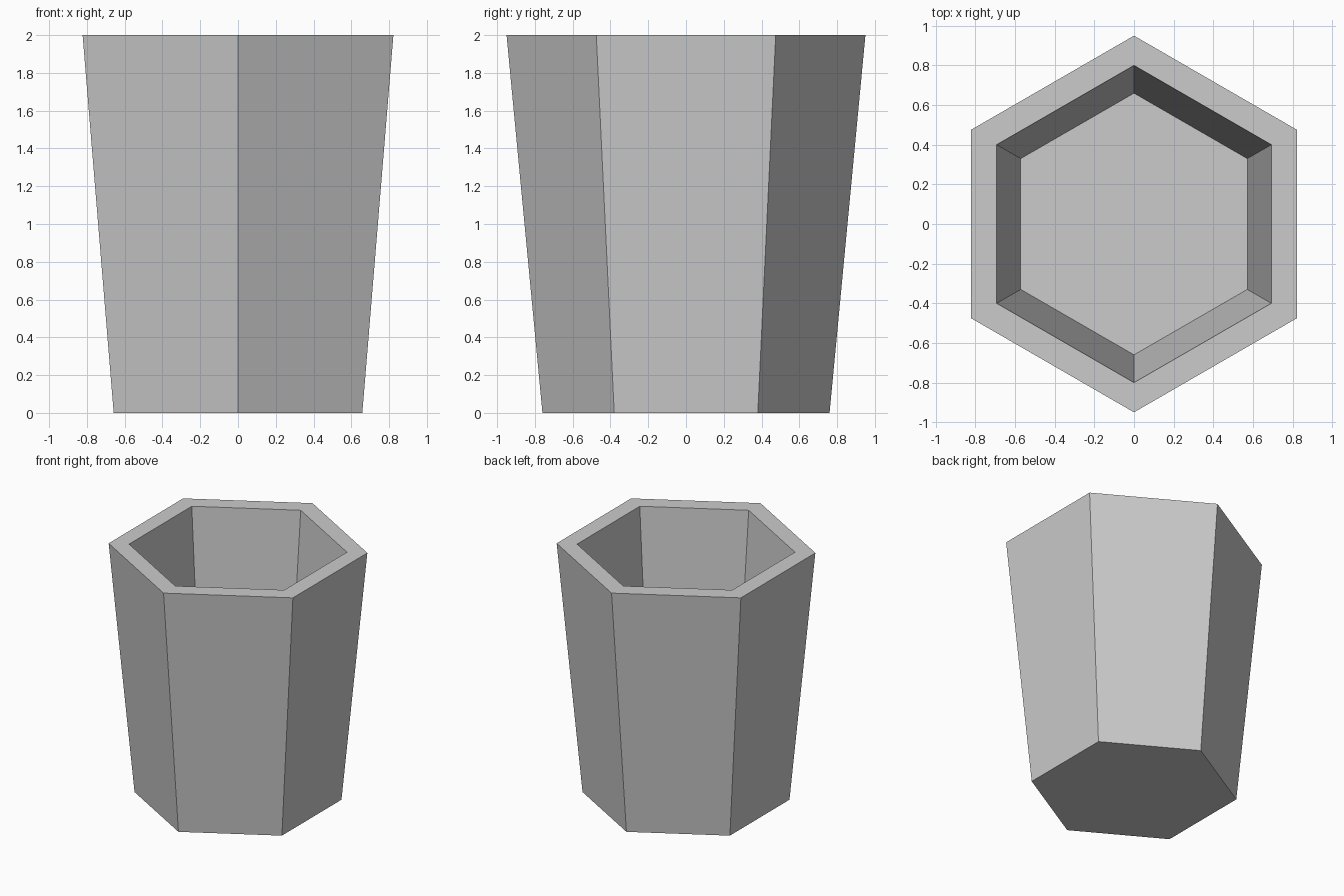
import bpy
import bmesh
from math import sin, cos, pi

cube = bpy.data.objects.get("Cube")
if cube:
    bpy.data.objects.remove(cube, do_unlink=True)

# Single plain grey
GREY = (0.6, 0.6, 0.6, 1)
grey = bpy.data.materials.new("plain grey")
grey.use_nodes = True
grey.diffuse_color = GREY
grey.node_tree.nodes["Principled BSDF"].inputs["Base Color"].default_value = GREY

# Corner radius and height of each ring: base, outer rim, inner rim, inner floor
PROFILE = [(0.76, 0), (0.95, 2), (0.80, 2), (0.66, 0.45)]
SIDES = 6

bm = bmesh.new()
rings = []
for radius, z in PROFILE:
    angles = [pi / 2 + 2 * pi * i / SIDES for i in range(SIDES)]
    rings.append([bm.verts.new((radius * cos(a), radius * sin(a), z)) for a in angles])

# Outer walls, rim and inner walls
for low, high in zip(rings, rings[1:]):
    for i in range(SIDES):
        j = (i + 1) % SIDES
        bm.faces.new((low[i], low[j], high[j], high[i]))

# Underside and inner floor
bm.faces.new(rings[0][::-1])
bm.faces.new(rings[-1])
bmesh.ops.recalc_face_normals(bm, faces=bm.faces)

mesh = bpy.data.meshes.new("hexagonal_pot")
bm.to_mesh(mesh)
bm.free()
mesh.materials.append(grey)
pot = bpy.data.objects.new("hexagonal_pot", mesh)
bpy.context.scene.collection.objects.link(pot)
